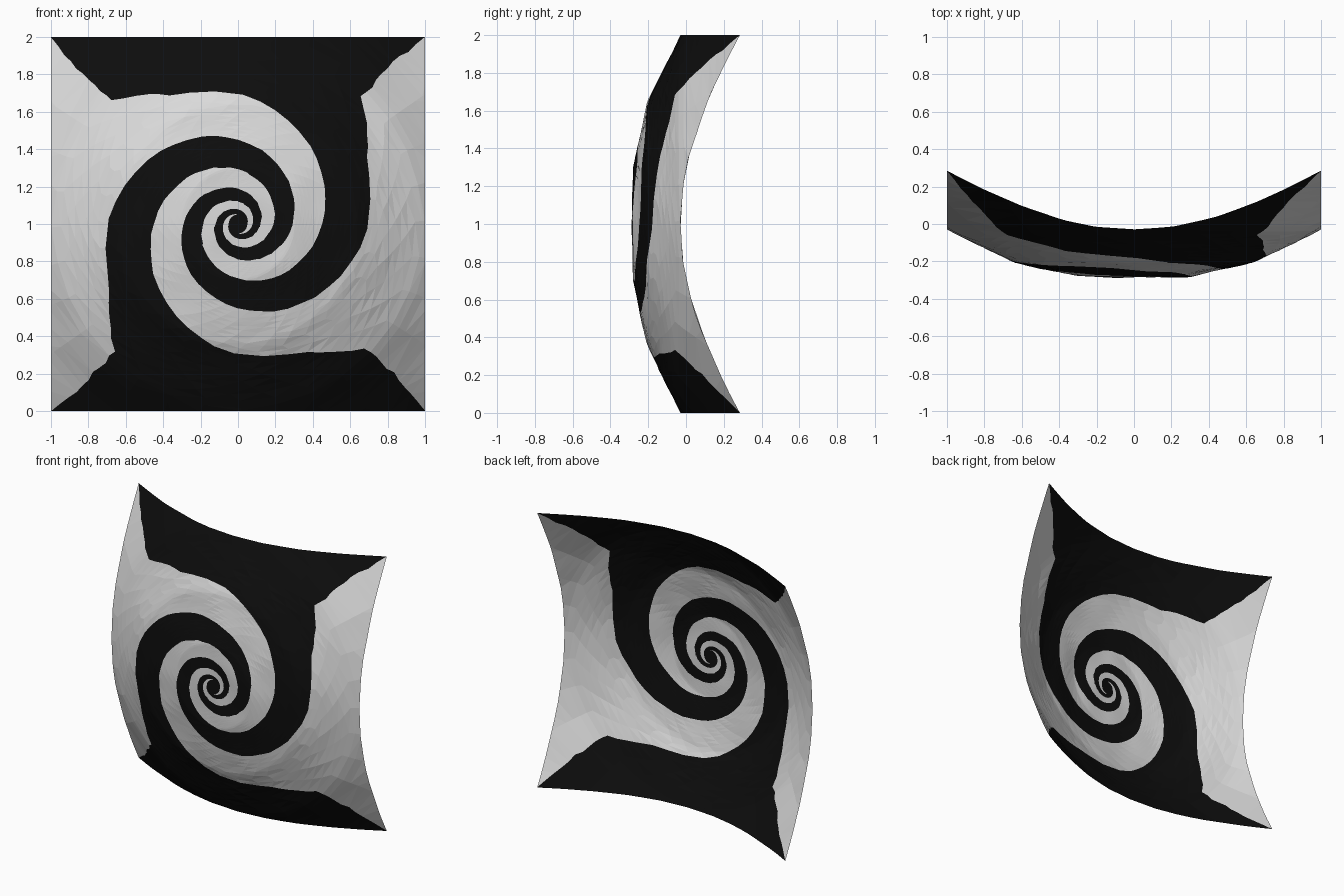
import bpy, bmesh, math, random
from mathutils import Vector, noise

random.seed(4)
if "Cube" in bpy.data.objects:
    bpy.data.objects.remove(bpy.data.objects["Cube"], do_unlink=True)

# Twist of a colour boundary (degrees) by radius: a log spiral that
# straightens into the corner diagonals
TWIST = [(0.7, 90), (0.73, 106), (0.77, 117), (0.86, 127), (0.95, 136), (1.2, 136), (1.42, 135)]
# Depth of the bowed sheet by distance from its centre
BOW = [(0, -0.285), (0.3, -0.28), (0.65, -0.205), (1, -0.03), (1.414, 0.285)]


def lookup(table, r):
    for (r0, v0), (r1, v1) in zip(table, table[1:]):
        if r <= r1:
            return v0 + (v1 - v0) * (r - r0) / (r1 - r0)
    return table[-1][1]


def twist(r):
    if r < 0.7:
        return math.radians(90 + 90 * math.log(r / 0.7) / math.log(1.55))
    return math.radians(lookup(TWIST, r))


def make_material(name, value):
    mat = bpy.data.materials.new(name)
    mat.use_nodes = True
    colour = (value, value, value, 1)
    mat.diffuse_color = colour
    bsdf = next(n for n in mat.node_tree.nodes if n.type == "BSDF_PRINCIPLED")
    bsdf.inputs["Base Color"].default_value = colour
    return mat


# Flat twisted polar grid whose columns follow the spiral boundaries
PER_ARM = 8
COLUMNS = 4 * PER_ARM
INNER, STEP, RINGS = 0.05, 1.04, 88

bm = bmesh.new()
rings = []
for i in range(RINGS):
    r = INNER * STEP ** i
    ring = []
    for j in range(COLUMNS):
        angle = twist(r) + math.tau * j / COLUMNS
        rr = r
        if j % PER_ARM == 0 and 0.1 < r < 1.3:  # ragged, torn colour edge
            angle += random.uniform(-0.01, 0.01) / r
        ring.append(bm.verts.new((rr * math.cos(angle), 0, rr * math.sin(angle))))
    rings.append(ring)

for inner, outer in zip(rings, rings[1:]):
    for j in range(COLUMNS):
        k = (j + 1) % COLUMNS
        face = bm.faces.new((inner[j], outer[j], outer[k], inner[k]))
        face.material_index = (j // PER_ARM) % 2
bm.faces.new(rings[0]).material_index = 1

# Trim to a square
for x, z in ((1, 0), (-1, 0), (0, 1), (0, -1)):
    bmesh.ops.bisect_plane(bm, geom=bm.verts[:] + bm.edges[:] + bm.faces[:],
                           plane_co=(x, 0, z), plane_no=(x, 0, z), clear_outer=True)

# Bow the sheet, with gentle unevenness, and stand it on the ground
bmesh.ops.triangulate(bm, faces=bm.faces[:])
for v in bm.verts:
    r = math.hypot(v.co.x, v.co.z)
    uneven = 0.008 * noise.noise(Vector((v.co.x, 0, v.co.z)) * 5)
    v.co.y = lookup(BOW, r) + uneven * min(1, max(0, 1.4 - r) * 4)
    v.co.z += 1
bm.normal_update()
for f in bm.faces:
    if f.normal.y > 0:
        f.normal_flip()

mesh = bpy.data.meshes.new("spiral_panel")
bm.to_mesh(mesh)
bm.free()
# Index 0 is the sector after the upper-left boundary, index 1 the one before it
mesh.materials.append(make_material("pale_grey", 0.7))
mesh.materials.append(make_material("black", 0.004))
panel = bpy.data.objects.new("spiral_panel", mesh)
bpy.context.collection.objects.link(panel)
